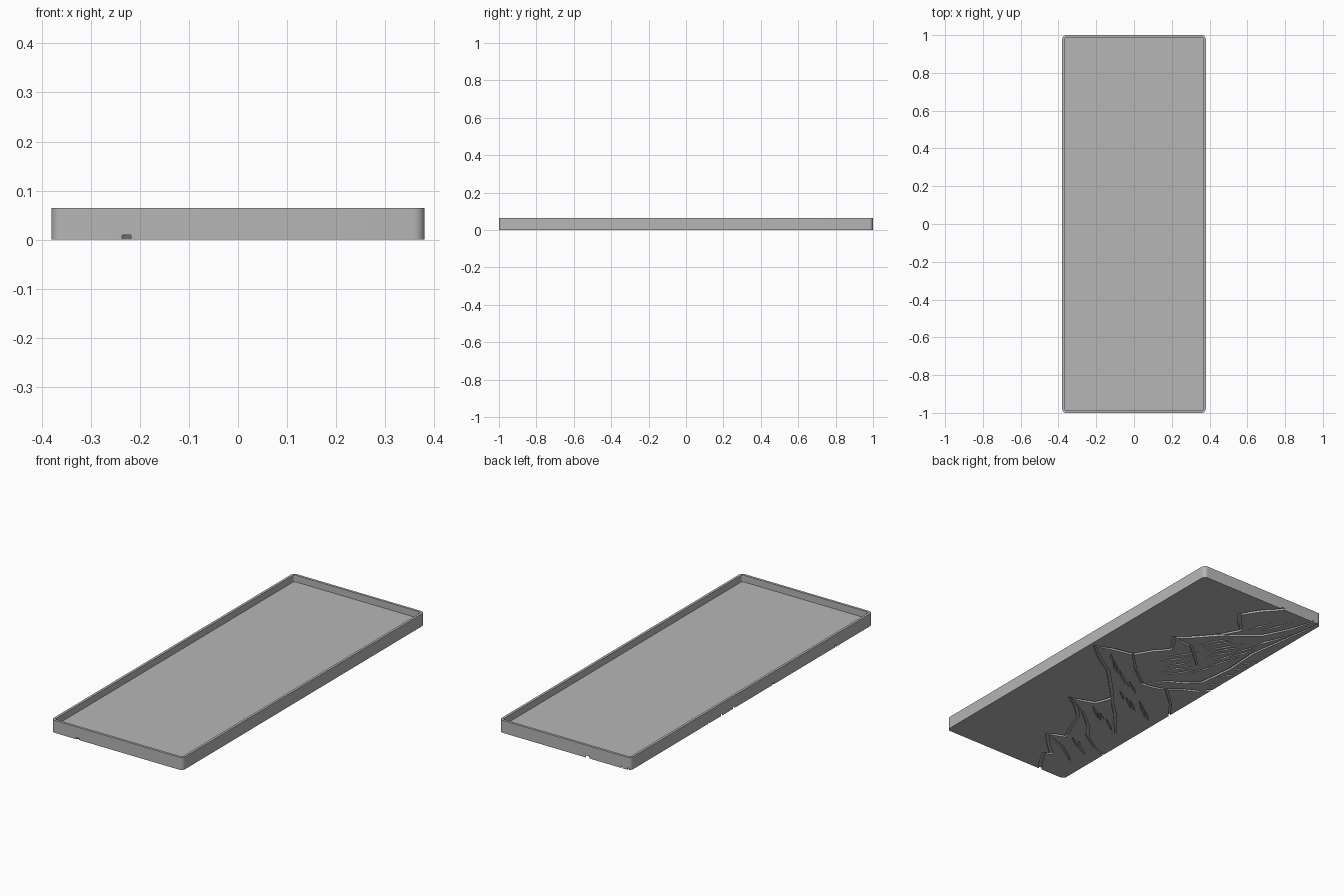
import bpy, bmesh, math, random
from mathutils import Vector

random.seed(4)
if "Cube" in bpy.data.objects:
    bpy.data.objects.remove(bpy.data.objects["Cube"])

HALF_X, HALF_Y, HEIGHT = 0.38, 1.0, 0.065
WALL, FLOOR = 0.013, 0.03


def make_material(name, color):
    mat = bpy.data.materials.new(name)
    mat.use_nodes = True
    mat.diffuse_color = color
    mat.node_tree.nodes["Principled BSDF"].inputs["Base Color"].default_value = color
    return mat


def make_object(name, bm):
    bmesh.ops.recalc_face_normals(bm, faces=bm.faces)
    mesh = bpy.data.meshes.new(name)
    bm.to_mesh(mesh)
    bm.free()
    obj = bpy.data.objects.new(name, mesh)
    bpy.context.collection.objects.link(obj)
    return obj


def rounded_ring(bm, inset, radius, z, steps=8):
    """Ring of vertices around a rounded rectangle."""
    ring = []
    for i, (sx, sy) in enumerate([(1, 1), (-1, 1), (-1, -1), (1, -1)]):
        cx = sx * (HALF_X - inset - radius)
        cy = sy * (HALF_Y - inset - radius)
        for k in range(steps + 1):
            a = (i + k / steps) * math.pi / 2
            ring.append(bm.verts.new((cx + radius * math.cos(a), cy + radius * math.sin(a), z)))
    return ring


# Tray: solid floor with a thin raised rim
bm = bmesh.new()
rings = [rounded_ring(bm, 0, 0.022, 0),
         rounded_ring(bm, 0, 0.022, HEIGHT),
         rounded_ring(bm, WALL, 0.009, HEIGHT),
         rounded_ring(bm, WALL, 0.009, FLOOR)]
for lower, upper in zip(rings, rings[1:]):
    n = len(lower)
    for i in range(n):
        j = (i + 1) % n
        bm.faces.new((lower[i], lower[j], upper[j], upper[i]))
bm.faces.new(rings[0])
bm.faces.new(rings[-1])
tray = make_object("tray", bm)
tray.data.materials.append(make_material("mid grey", (0.47, 0.47, 0.47, 1)))


def add_groove(bm, points, width, taper=0.3):
    """Closed tapered ribbon that follows the points under the tray."""
    path = []
    for a, b in zip(points, points[1:]):
        a, b = Vector(a), Vector(b)
        side = Vector((a.y - b.y, b.x - a.x))
        path += [a, a.lerp(b, 0.5) + side * random.uniform(-0.06, 0.06)]
    path.append(Vector(points[-1]))
    top = random.uniform(0.009, 0.011)
    last = len(path) - 1
    sections = []
    for i, p in enumerate(path):
        d = (path[min(i + 1, last)] - path[max(i - 1, 0)]).normalized()
        w = width / 2 * (taper + (1 - taper) * math.sin(math.pi * i / last))
        s = Vector((-d.y, d.x)) * w
        sections.append([bm.verts.new((q.x, q.y, z)) for q, z in
                         ((p - s, -0.01), (p + s, -0.01), (p + s, top), (p - s, top))])
    for a, b in zip(sections, sections[1:]):
        for k in range(4):
            m = (k + 1) % 4
            bm.faces.new((a[k], a[m], b[m], b[k]))
    bm.faces.new(sections[0])
    bm.faces.new(sections[-1])


def add_hatching(bm, start, end, count, step):
    """Short parallel strokes that run down a slope."""
    for i in range(count):
        p = Vector(start).lerp(Vector(end), (i + 0.5) / count)
        p += Vector((random.uniform(-0.02, 0.02), random.uniform(-0.02, 0.02)))
        q = p + Vector(step) * random.uniform(0.6, 1.1)
        add_groove(bm, [p, q], 0.011, 0.2)


# Mountain skyline, as connected ridges seen on the underside
ridges = [
    [(-0.242, -1.02), (-0.139, -0.865), (-0.173, -0.85), (-0.03, -0.714), (-0.118, -0.669)],
    [(-0.118, -0.669), (-0.039, -0.48), (0.119, -0.358), (-0.013, -0.316), (-0.045, -0.222)],
    [(-0.045, -0.222), (0.143, -0.031), (0.354, 0.115), (0.152, 0.175), (0.04, 0.333)],
    [(0.04, 0.333), (0.109, 0.437), (-0.01, 0.548), (-0.107, 0.708)],
    [(-0.107, 0.708), (0.0, 0.82), (-0.067, 0.928), (-0.15, 1.02)],
]
# Inner crests that fall from the peaks to the lower edge
crests = [
    [(0.152, 0.175), (-0.077, -0.023), (-0.2, 0.012), (-0.4, -0.205)],
    [(-0.045, -0.222), (-0.16, -0.34), (-0.304, -0.503)],
    [(0.119, -0.358), (-0.04, -0.44), (-0.2, -0.6), (-0.4, -0.7)],
    [(-0.03, -0.714), (-0.17, -0.76), (-0.3, -0.85)],
    [(-0.077, -0.023), (-0.147, 0.074), (-0.29, 0.18), (-0.3, 0.56), (-0.365, 1.0)],
    [(0.109, 0.437), (-0.018, 0.422), (-0.175, 0.284)],
    [(-0.01, 0.548), (-0.22, 0.734), (-0.335, 1.02)],
    [(-0.2, 0.012), (-0.33, 0.1), (-0.4, 0.17)],
]
bm = bmesh.new()
for line in ridges:
    add_groove(bm, line, 0.017, 0.85)
for line in crests:
    add_groove(bm, line, 0.014, 0.5)
# Shaded slopes
add_hatching(bm, (0.26, 0.12), (-0.02, -0.08), 7, (-0.1, -0.07))
add_hatching(bm, (-0.02, -0.16), (-0.25, -0.2), 6, (-0.09, -0.07))
add_hatching(bm, (-0.02, -0.34), (-0.2, -0.42), 5, (-0.09, -0.07))
add_hatching(bm, (-0.14, -0.66), (-0.27, -0.72), 4, (-0.08, -0.06))
add_hatching(bm, (0.03, 0.27), (-0.1, 0.1), 5, (-0.08, 0.13))
add_hatching(bm, (-0.04, 0.48), (-0.17, 0.4), 5, (-0.1, 0.17))
add_hatching(bm, (-0.17, 0.2), (-0.28, 0.7), 7, (-0.06, 0.17))
add_hatching(bm, (-0.32, 0.12), (-0.33, 0.5), 4, (-0.07, 0.1))
add_hatching(bm, (-0.12, 0.74), (-0.19, 0.76), 2, (-0.09, 0.2))
cutter = make_object("groove_cutter", bm)
cutter.hide_render = True

# Engrave the grooves into the underside
carve = tray.modifiers.new("carve", "BOOLEAN")
carve.operation = "DIFFERENCE"
carve.solver = "EXACT"
carve.use_self = True
carve.object = cutter
bpy.ops.object.select_all(action="DESELECT")
bpy.context.view_layer.objects.active = tray
tray.select_set(True)
bpy.ops.object.modifier_apply(modifier=carve.name)
bpy.data.objects.remove(cutter)
bpy.ops.object.shade_smooth_by_angle(angle=math.radians(30))
